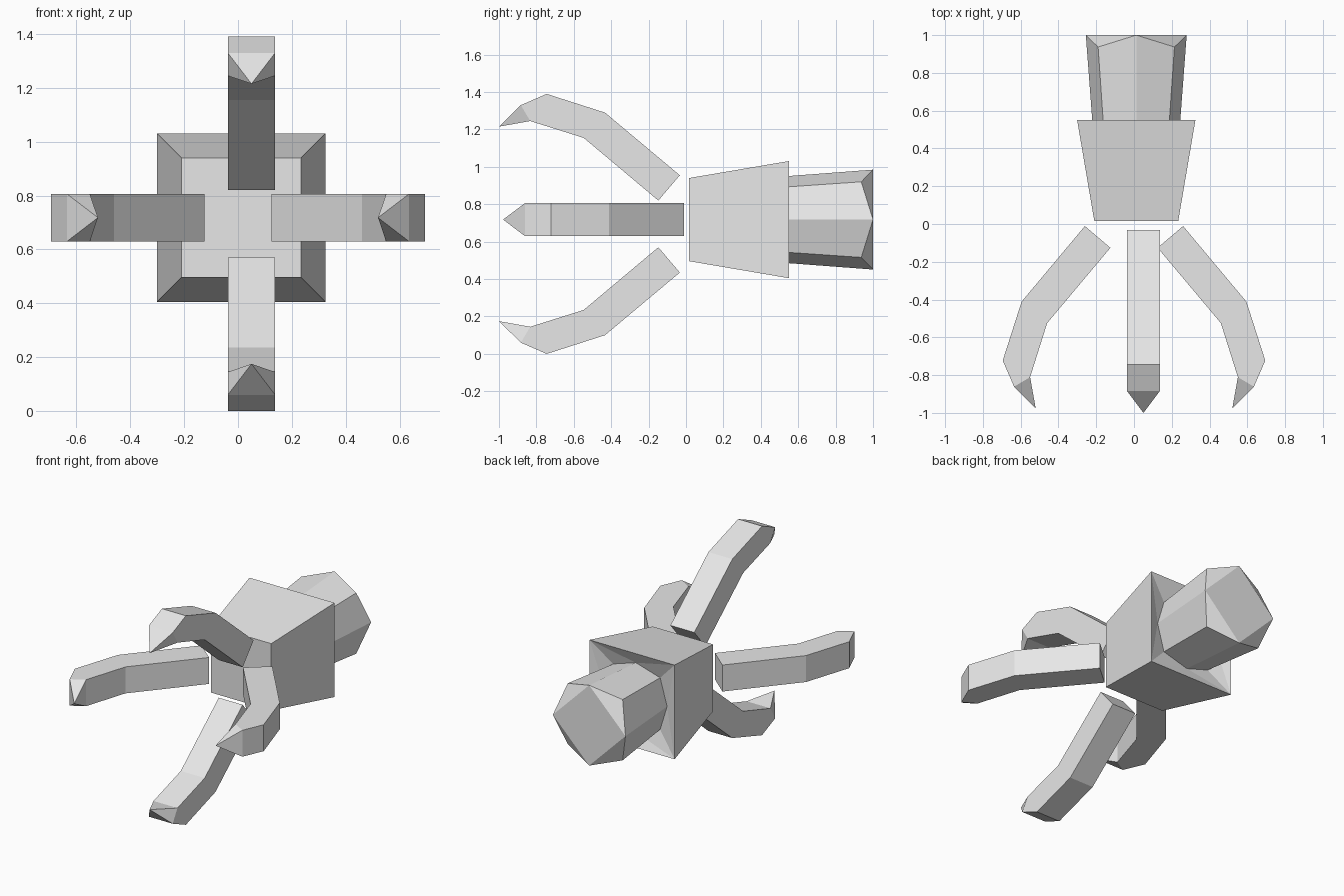
import bpy, bmesh, math
from mathutils import Matrix, Vector

if "Cube" in bpy.data.objects:
    bpy.data.objects.remove(bpy.data.objects["Cube"], do_unlink=True)

grey = bpy.data.materials.new("light grey")
grey.use_nodes = True
colour = (0.8, 0.8, 0.8, 1)
grey.diffuse_color = colour
grey.node_tree.nodes["Principled BSDF"].inputs["Base Color"].default_value = colour


def finish(bm, name):
    bmesh.ops.recalc_face_normals(bm, faces=bm.faces)
    mesh = bpy.data.meshes.new(name)
    bm.to_mesh(mesh)
    bm.free()
    mesh.materials.append(grey)
    obj = bpy.data.objects.new(name, mesh)
    bpy.context.scene.collection.objects.link(obj)
    return obj


def ring(bm, centre, radii, depths, sides, turn):
    """Ring round the y axis; radii and depths alternate between vertices."""
    verts = []
    for i in range(sides):
        a = turn + i * math.tau / sides
        r, y = radii[i % len(radii)], depths[i % len(depths)]
        verts.append(bm.verts.new((centre[0] + r * math.cos(a), y,
                                   centre[1] + r * math.sin(a))))
    return verts


def bridge(bm, a, b):
    n = len(a)
    for i in range(n):
        j = (i + 1) % n
        bm.faces.new((a[i], a[j], b[j], b[i]))


# Palm block flowing through a shallow recess into the faceted wrist
bm = bmesh.new()
centre = (0.012, 0.718)
root2 = math.sqrt(2)
front = ring(bm, centre, [0.222 * root2], [0.015], 4, math.pi / 4)
back = ring(bm, centre, [0.313 * root2], [0.55], 4, math.pi / 4)
base = ring(bm, centre, [0.23, 0.172 * root2], [0.51, 0.50], 8, 0)
end = ring(bm, centre, [0.267, 0.202 * root2], [1.0, 0.937], 8, 0)
bm.faces.new(front)
bridge(bm, front, back)
bridge(bm, base, end)
for i in range(4):
    axis, diag, after = base[2 * i], base[2 * i + 1], base[(2 * i + 2) % 8]
    bm.faces.new((back[i - 1], back[i], axis))
    bm.faces.new((back[i], diag, axis))
    bm.faces.new((back[i], after, diag))
    bm.faces.new((end[2 * i], end[2 * i + 1], end[(2 * i + 2) % 8]))
bm.faces.new(end[::2])
finish(bm, "palm_and_wrist")

# Finger sections from root to tip: (outer distance, y), (inner distance, y)
SECTIONS = [((0.26, -0.033), (0.125, -0.148)),
            ((0.595, -0.433), (0.46, -0.547)),
            ((0.695, -0.745), (0.51, -0.69)),
            ((0.635, -0.883), (0.55, -0.833))]
SECTIONS[2] = (SECTIONS[2][0], tuple((p + q) / 2 for p, q in
                                     zip(SECTIONS[1][1], SECTIONS[3][1])))
TIP = (0.52, -1.0)
HALF_WIDTH = 0.088


def finger(name, angle, cx, cz, shift):
    bm = bmesh.new()
    loops = []
    for outer, inner in SECTIONS:
        loops.append([bm.verts.new((w, y, r)) for w, (r, y) in
                      ((-HALF_WIDTH, outer), (HALF_WIDTH, outer),
                       (HALF_WIDTH, inner), (-HALF_WIDTH, inner))])
    bm.faces.new(loops[0])
    for a, b in zip(loops, loops[1:]):
        bridge(bm, a, b)
    tip = bm.verts.new((0, TIP[1], TIP[0]))
    last = loops[-1]
    for i in range(4):
        bm.faces.new((last[i], last[(i + 1) % 4], tip))
    move = Matrix.Translation(Vector((cx, shift, cz)))
    bm.transform(move @ Matrix.Rotation(angle, 4, "Y"))
    finish(bm, name)


# Four curved fingers around the palm
finger("upper_finger", 0, 0.05, 0.695, 0)
finger("lower_finger", math.pi, 0.05, 0.695, 0)
finger("left_finger", math.pi / 2, 0, 0.718, 0.022)
finger("right_finger", -math.pi / 2, 0, 0.718, 0.022)
